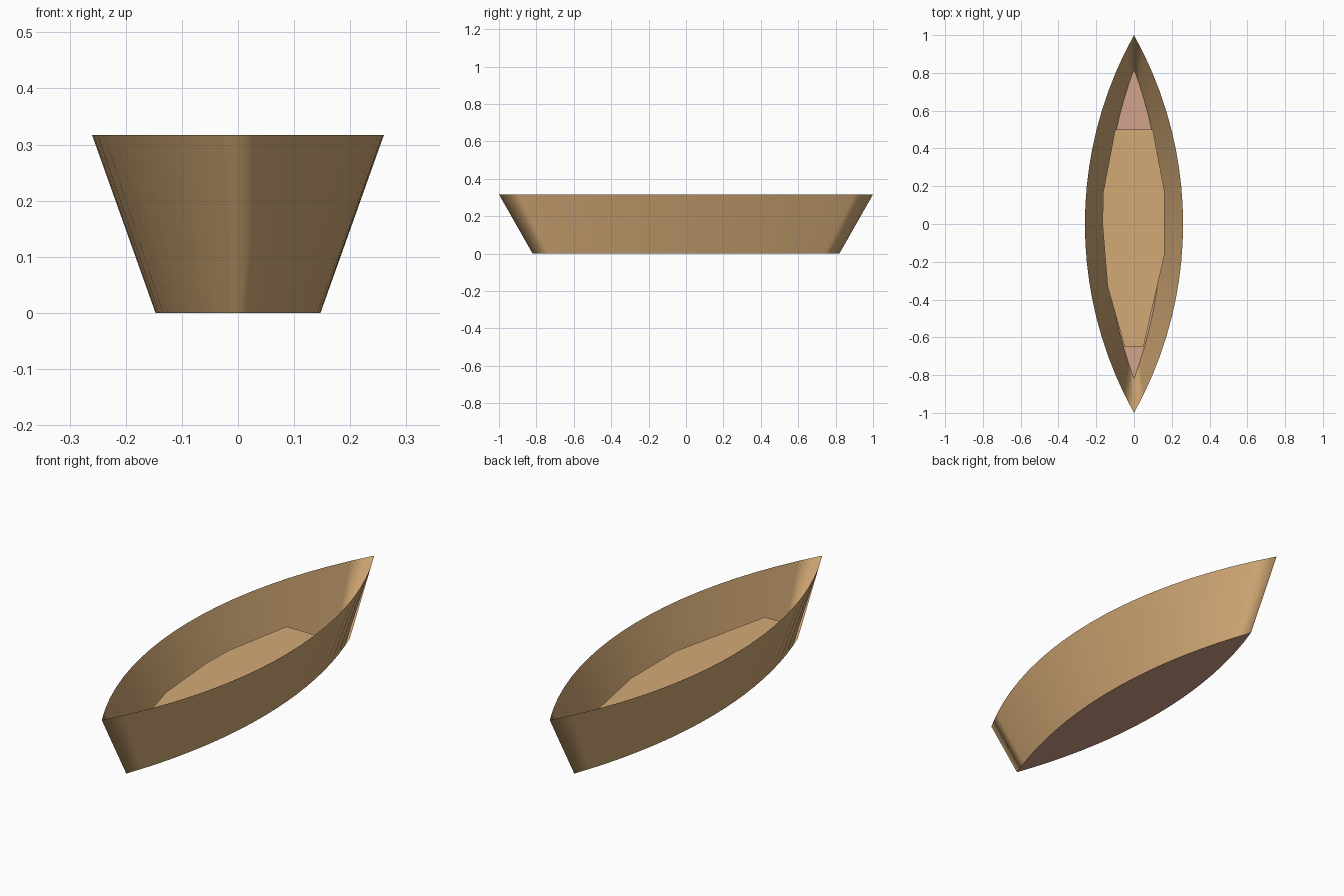
import bpy, bmesh

if "Cube" in bpy.data.objects:
    bpy.data.objects.remove(bpy.data.objects["Cube"])


def material(name, rgb):
    m = bpy.data.materials.new(name)
    m.diffuse_color = (*rgb, 1)
    m.use_nodes = True
    m.node_tree.nodes["Principled BSDF"].inputs["Base Color"].default_value = m.diffuse_color
    return m


wood = material("light wood", (0.65, 0.40, 0.18))
pink = material("pale pink wood", (0.65, 0.37, 0.26))


def add_object(name, bm, mat, smooth=False):
    me = bpy.data.meshes.new(name)
    for f in bm.faces:
        f.smooth = smooth
    bm.to_mesh(me)
    bm.free()
    me.materials.append(mat)
    ob = bpy.data.objects.new(name, me)
    bpy.context.collection.objects.link(ob)
    return ob


def lens(half_width, half_length, steps):
    """Pointed oval made of two circular arcs, counter-clockwise from the bow."""
    r = (half_length ** 2 + half_width ** 2) / (2 * half_width)
    ys = [half_length * (2 * i / steps - 1) for i in range(steps + 1)]
    right = [((r * r - y * y) ** 0.5 - r + half_width, y) for y in ys]
    return right + [(-x, y) for x, y in right[-2:0:-1]]


def plate(name, outline, z, mat):
    bm = bmesh.new()
    bm.faces.new([bm.verts.new((x, y, z)) for x, y in outline])
    return add_object(name, bm, mat)


STEPS = 20
HEIGHT = 0.317
top = lens(0.26, 1.0, STEPS)
base = lens(0.147, 0.82, STEPS)

# Thin flared hull wall, smooth all the way round
bm = bmesh.new()
lower = [bm.verts.new((x, y, 0)) for x, y in base]
upper = [bm.verts.new((x, y, HEIGHT)) for x, y in top]
n = len(lower)
for i in range(n):
    j = (i + 1) % n
    bm.faces.new((lower[i], lower[j], upper[j], upper[i]))
add_object("hull_wall", bm, wood, smooth=True)

# Flat bottom of the hull
plate("hull_bottom", base, 0.0, pink)

# Raised deck with blunt ends
deck = [(0.05, -0.65), (0.162, -0.16), (0.162, 0.17), (0.10, 0.50),
        (-0.10, 0.50), (-0.163, 0.17), (-0.167, 0.0), (-0.14, -0.33), (-0.05, -0.65)]
plate("deck", deck, 0.152, wood)
